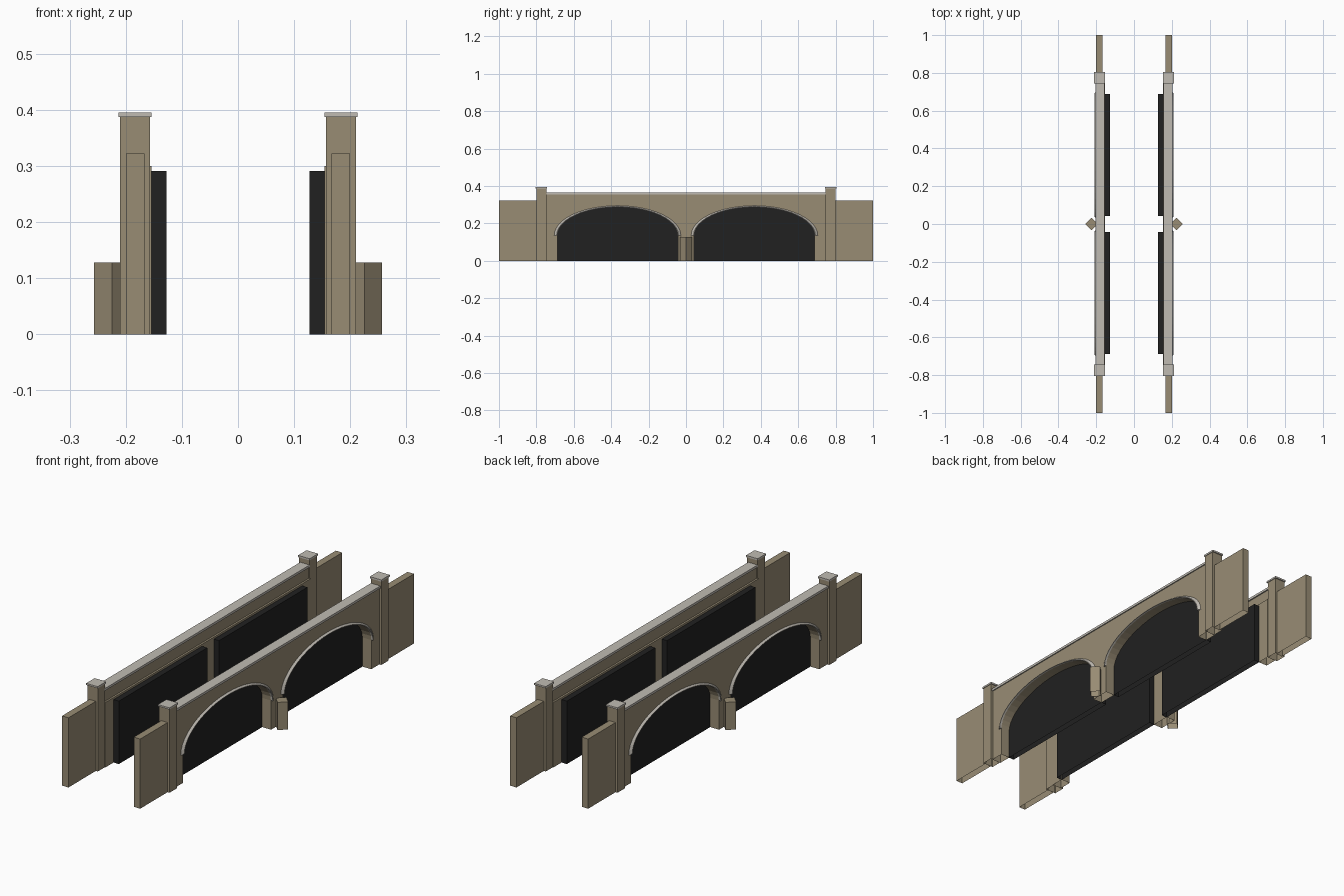
import bpy, bmesh, math

if "Cube" in bpy.data.objects:
    bpy.data.objects.remove(bpy.data.objects["Cube"])


def material(name, rgb):
    m = bpy.data.materials.new(name)
    m.diffuse_color = (*rgb, 1)
    m.use_nodes = True
    m.node_tree.nodes["Principled BSDF"].inputs["Base Color"].default_value = m.diffuse_color
    return m


STONE = material("tan stone", (0.314, 0.262, 0.175))
TRIM = material("pale trim", (0.53, 0.50, 0.45))
DARK = material("tunnel black", (0.015, 0.015, 0.015))

# arch shape: centre y, half width, springing height, rise
CY, HALF, SPRING, RISE, SEG = 0.366, 0.322, 0.135, 0.152, 24


def finish(name, bm, mat):
    bmesh.ops.recalc_face_normals(bm, faces=bm.faces[:])
    # undersides resting on the ground are open
    low = [f for f in bm.faces if all(v.co.z < 1e-5 for v in f.verts)]
    bmesh.ops.delete(bm, geom=low, context='FACES_ONLY')
    me = bpy.data.meshes.new(name)
    bm.to_mesh(me)
    bm.free()
    me.materials.append(mat)
    ob = bpy.data.objects.new(name, me)
    bpy.context.scene.collection.objects.link(ob)
    return ob


def prism(name, profile, x0, x1, mat):
    """Extrude a (y, z) outline from x0 to x1."""
    bm = bmesh.new()
    face = bm.faces.new([bm.verts.new((x0, y, z)) for y, z in profile])
    ext = bmesh.ops.extrude_face_region(bm, geom=[face])
    for v in ext["geom"]:
        if isinstance(v, bmesh.types.BMVert):
            v.co.x = x1
    return finish(name, bm, mat)


def box(name, x, y, z, mat):
    y0, y1 = y
    z0, z1 = z
    return prism(name, [(y0, z0), (y1, z0), (y1, z1), (y0, z1)], x[0], x[1], mat)


def arc(cy, a, b):
    return [(cy - a * math.cos(math.pi * i / SEG),
             SPRING + b * math.sin(math.pi * i / SEG)) for i in range(SEG + 1)]


def arch_ring(name, s, cy):
    """Sloping moulding: proud at the opening, flush at its outer edge."""
    bm = bmesh.new()
    section = [(0.199, HALF, RISE), (0.209, HALF, RISE),
               (0.209, HALF + 0.004, RISE + 0.002), (0.199, HALF + 0.018, RISE + 0.008)]
    rows = [[bm.verts.new((s * x, y, z)) for y, z in arc(cy, a, b)] for x, a, b in section]
    n = len(rows)
    for k in range(n):
        p, q = rows[k], rows[(k + 1) % n]
        for i in range(SEG):
            bm.faces.new((p[i], p[i + 1], q[i + 1], q[i]))
    for i in (0, SEG):
        bm.faces.new([r[i] for r in rows])
    finish(name, bm, TRIM)


for s, side in ((-1, "left"), (1, "right")):
    def xs(a, b):
        return (s * a, s * b)

    # spandrel wall with two arched openings
    outline = [(-0.75, 0.30), (-0.75, 0)]
    for cy in (-CY, CY):
        outline += [(cy - HALF, 0)] + arc(cy, HALF, RISE) + [(cy + HALF, 0)]
    outline += [(0.75, 0), (0.75, 0.30)]
    prism(side + "_arch_wall", outline, *xs(0.154, 0.2), STONE)

    # parapet and coping
    box(side + "_parapet", xs(0.163, 0.2), (-0.75, 0.75), (0.30, 0.353), STONE)
    box(side + "_coping", xs(0.157, 0.205), (-0.75, 0.75), (0.353, 0.364), TRIM)

    # diamond cutwater on the middle pier
    bm = bmesh.new()
    r = 0.032
    ring = [(s * 0.225 + r, 0), (s * 0.225, r), (s * 0.225 - r, 0), (s * 0.225, -r)]
    f = bm.faces.new([bm.verts.new((x, y, 0)) for x, y in ring])
    ext = bmesh.ops.extrude_face_region(bm, geom=[f])
    for v in ext["geom"]:
        if isinstance(v, bmesh.types.BMVert):
            v.co.z = 0.128
    finish(side + "_cutwater", bm, STONE)

    for t, end in ((-1, "front"), (1, "back")):
        tag = side + "_" + end

        def ys(a, b):
            return (t * a, t * b)

        box(tag + "_pillar", xs(0.157, 0.21), ys(0.747, 0.80), (0, 0.387), STONE)
        box(tag + "_pillar_cap", xs(0.154, 0.213), ys(0.743, 0.805), (0.387, 0.395), TRIM)
        box(tag + "_wing_wall", xs(0.167, 0.2), ys(0.795, 1.0), (0, 0.322), STONE)
        # dark block behind each opening
        box(tag + "_tunnel_backing", xs(0.127, 0.1545), ys(0.043, 0.689), (0, 0.291), DARK)
        arch_ring(tag + "_arch_ring", s, t * CY)
